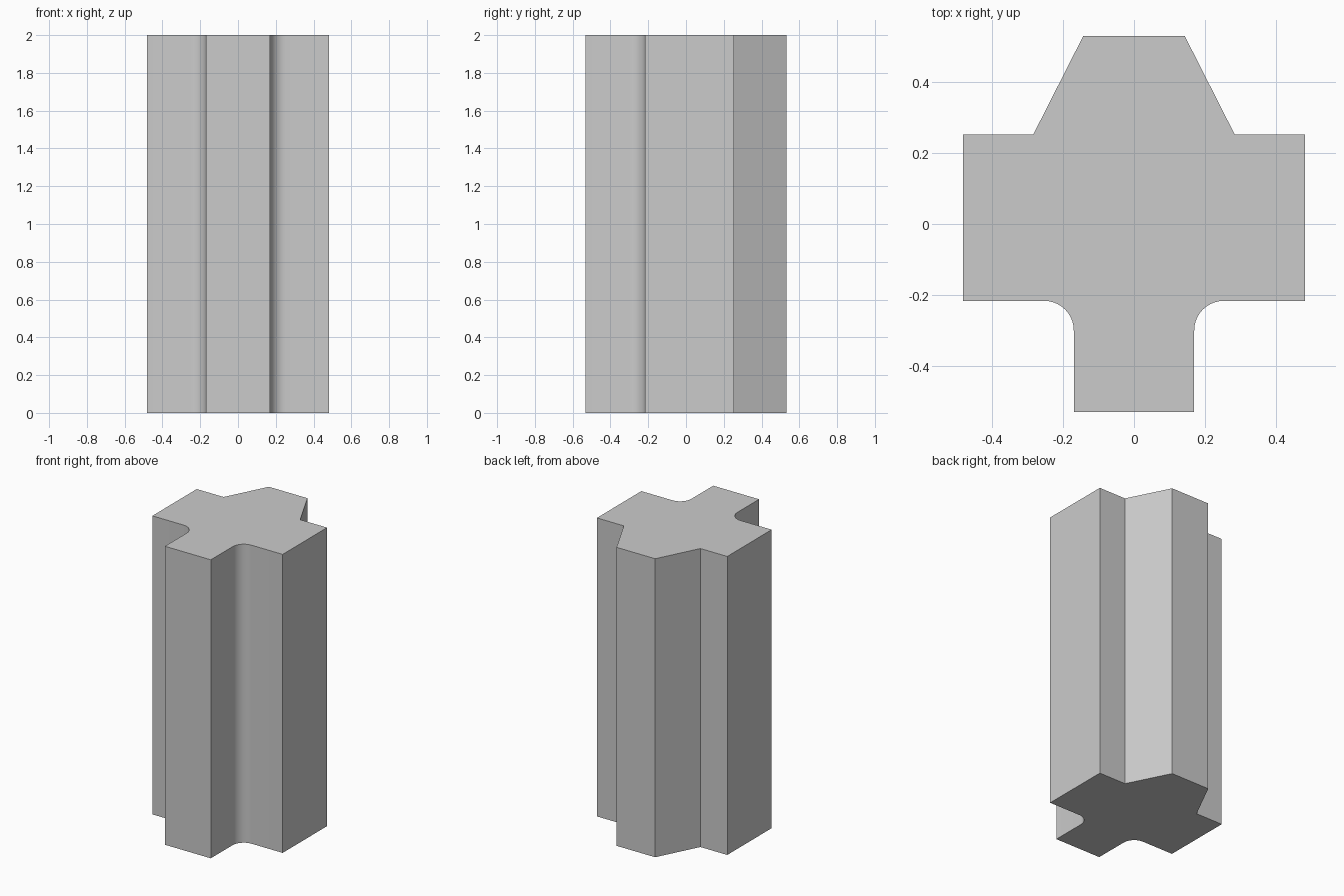
import bpy
import bmesh
from math import pi, sin, cos, radians

cube = bpy.data.objects.get("Cube")
if cube:
    bpy.data.objects.remove(cube, do_unlink=True)

HEIGHT = 2.0
FILLET = 0.083
STEM_X, WING_X = 0.17, 0.483
WING_FRONT, WING_BACK, END_Y = -0.217, 0.253, 0.531
SEGMENTS = 10

# Plain grey material
grey = bpy.data.materials.new("plain_grey")
grey.use_nodes = True
colour = (0.6, 0.6, 0.6, 1.0)
grey.diffuse_color = colour
grey.node_tree.nodes["Principled BSDF"].inputs["Base Color"].default_value = colour

# Half outline: straight front stem, rounded inner corner, wing, tapered back
half = [(STEM_X, -END_Y)]
for i in range(SEGMENTS + 1):
    a = pi - i * pi / 2 / SEGMENTS
    half.append((STEM_X + FILLET + FILLET * cos(a),
                 WING_FRONT - FILLET + FILLET * sin(a)))
half += [(WING_X, WING_FRONT), (WING_X, WING_BACK),
         (0.284, WING_BACK), (0.143, END_Y)]
outline = half + [(-x, y) for x, y in reversed(half)]

# Extrude the mirrored outline into a column
bm = bmesh.new()
base = bm.faces.new([bm.verts.new((x, y, 0)) for x, y in outline])
result = bmesh.ops.extrude_face_region(bm, geom=[base], use_keep_orig=True)
top = [v for v in result["geom"] if isinstance(v, bmesh.types.BMVert)]
bmesh.ops.translate(bm, verts=top, vec=(0, 0, HEIGHT))
bmesh.ops.recalc_face_normals(bm, faces=bm.faces)

mesh = bpy.data.meshes.new("profile_column")
bm.to_mesh(mesh)
bm.free()
mesh.materials.append(grey)
column = bpy.data.objects.new("profile_column", mesh)
bpy.context.collection.objects.link(column)

# Smooth the fillets, keep the corners sharp
bpy.ops.object.select_all(action='DESELECT')
column.select_set(True)
bpy.context.view_layer.objects.active = column
bpy.ops.object.shade_smooth_by_angle(angle=radians(25))
